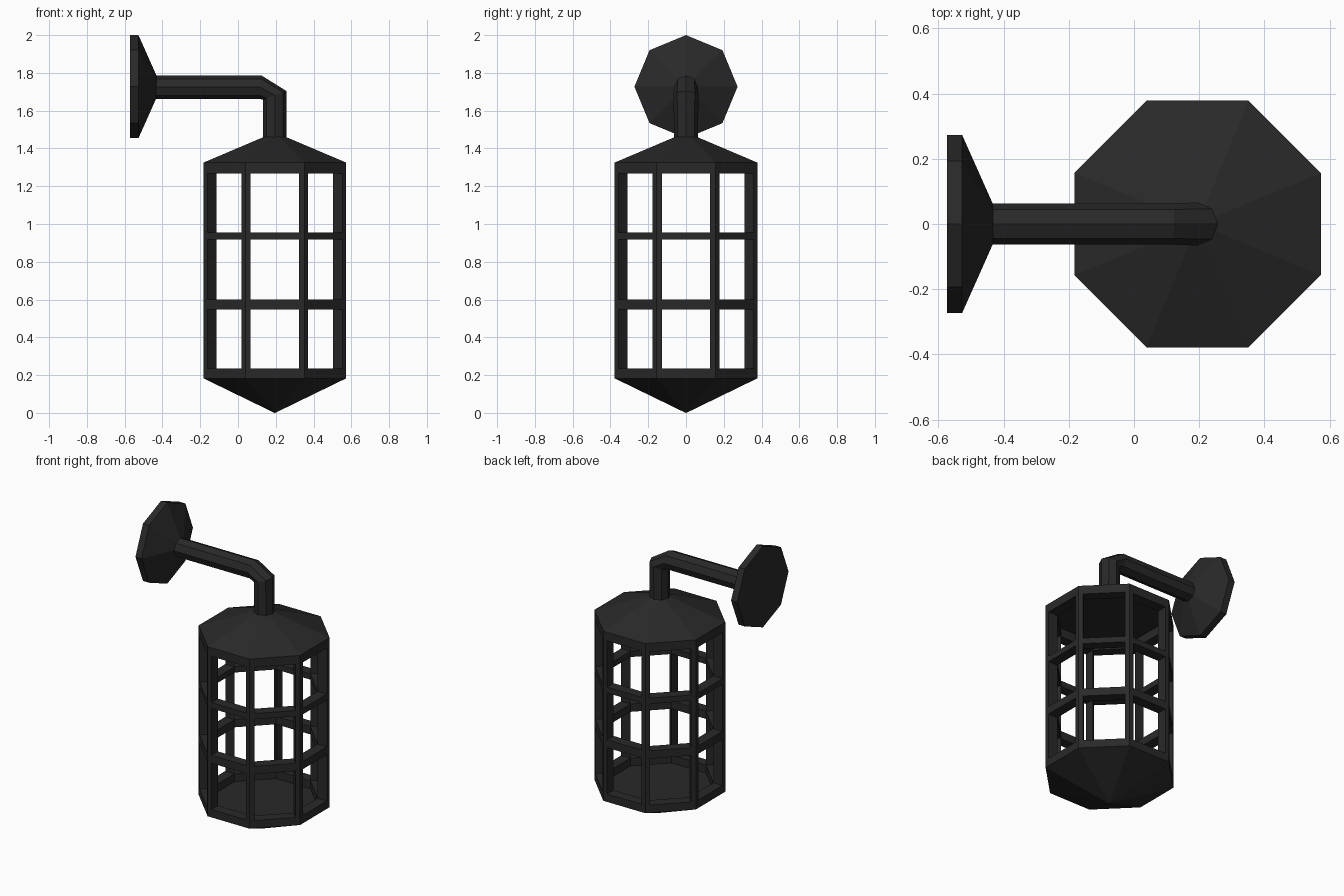
import bpy, bmesh, math
from mathutils import Vector

if "Cube" in bpy.data.objects:
    bpy.data.objects.remove(bpy.data.objects["Cube"])

metal = bpy.data.materials.new("dark iron")
metal.diffuse_color = (0.022, 0.022, 0.022, 1)
metal.use_nodes = True
metal.node_tree.nodes["Principled BSDF"].inputs["Base Color"].default_value = metal.diffuse_color

CX = 0.195                        # lantern axis
C = math.cos(math.pi / 8)
R_OUT, R_IN = 0.378 / C, 0.309 / C
SIDES = 8


def finish(name, bm):
    bmesh.ops.recalc_face_normals(bm, faces=bm.faces)
    me = bpy.data.meshes.new(name)
    bm.to_mesh(me)
    bm.free()
    me.materials.append(metal)
    ob = bpy.data.objects.new(name, me)
    bpy.context.collection.objects.link(ob)
    return ob


def loft(name, rings, closed=False):
    """Skin a list of equal point rings; cap the ends or join them into a loop."""
    bm = bmesh.new()
    vs = [[bm.verts.new(p) for p in ring] for ring in rings]
    n = len(vs[0])
    pairs = list(zip(vs, vs[1:])) + ([(vs[-1], vs[0])] if closed else [])
    for a, b in pairs:
        for i in range(n):
            j = (i + 1) % n
            bm.faces.new((a[i], a[j], b[j], b[i]))
    if not closed:
        bm.faces.new(vs[0])
        bm.faces.new(vs[-1])
    return finish(name, bm)


def octagon(r, z):
    return [Vector((CX + r * math.cos(math.pi / 8 + k * math.pi / 4),
                    r * math.sin(math.pi / 8 + k * math.pi / 4), z)) for k in range(SIDES)]


def section(x, z, tilt, r):
    """Octagon across the arm; tilt 0 faces along x, 90 degrees faces down."""
    up = Vector((math.sin(tilt), 0, math.cos(tilt)))
    side = Vector((0, 1, 0))
    return [Vector((x, 0, z)) + up * r * math.cos(k * math.pi / 4)
            + side * r * math.sin(k * math.pi / 4) for k in range(SIDES)]


# Pitched roof and pointed base, each closed by a flat cap
loft("roof", [octagon(R_OUT, 1.325), octagon(0.05, 1.466)])
loft("base", [octagon(R_OUT, 0.183), octagon(0.002, 0.0)])

# Horizontal bands of the cage
bands = {"bottom_band": (0.183, 0.236), "lower_band": (0.548, 0.601),
         "upper_band": (0.917, 0.956), "top_band": (1.267, 1.325)}
for name, (z0, z1) in bands.items():
    loft(name, [octagon(R_OUT, z0), octagon(R_OUT, z1),
                octagon(R_IN, z1), octagon(R_IN, z0)], closed=True)

# Kite-shaped corner posts
outer, inner = octagon(R_OUT, 0), octagon(R_IN, 0)
for k in range(SIDES):
    v = outer[k]
    a = v + (outer[k - 1] - v).normalized() * 0.0286
    b = v + (outer[(k + 1) % SIDES] - v).normalized() * 0.0286
    kite = [v, b, inner[k], a]
    loft(f"corner_post_{k + 1}", [[p + Vector((0, 0, z)) for p in kite] for z in (0.2, 1.31)])

# Bent arm
loft("arm", [section(-0.45, 1.724, 0, 0.063), section(0.12, 1.724, math.radians(3), 0.063),
             section(0.195, 1.681, math.radians(70), 0.066),
             section(0.195, 1.44, math.radians(90), 0.063)])

# Wall plate with tapered front
loft("wall_plate", [section(-0.573, 1.727, 0, 0.273), section(-0.527, 1.727, 0, 0.273),
                    section(-0.432, 1.727, 0, 0.06)])
